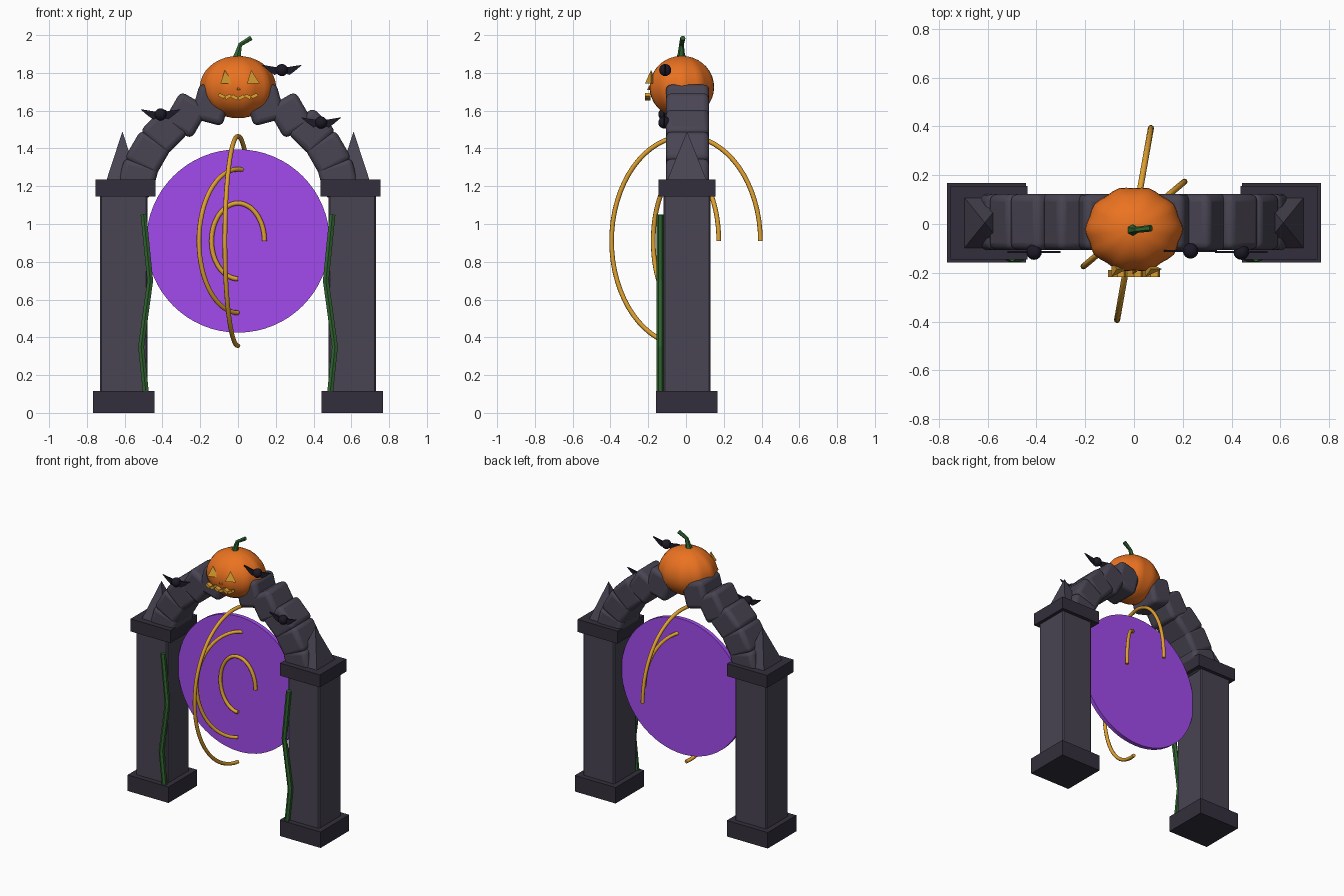
import bpy, bmesh, math
from mathutils import Matrix, Vector

if "Cube" in bpy.data.objects:
    bpy.data.objects.remove(bpy.data.objects["Cube"])


def mat(name, r, g, b):
    m = bpy.data.materials.new(name)
    m.diffuse_color = (r, g, b, 1)
    m.use_nodes = True
    m.node_tree.nodes["Principled BSDF"].inputs["Base Color"].default_value = m.diffuse_color
    return m


STONE = mat("stone", .065, .058, .085)
TRIM = mat("dark_stone", .033, .028, .045)
PURPLE = mat("purple", .36, .07, .85)
GOLD = mat("gold", .75, .36, .03)
ORANGE = mat("orange", .83, .17, .015)
GREEN = mat("green", .03, .13, .03)
BLACK = mat("black", .012, .01, .02)


def finish(name, bm, m, loc=(0, 0, 0), rot=(0, 0, 0), smooth=None, bevel=0, segs=2):
    bmesh.ops.recalc_face_normals(bm, faces=bm.faces)
    me = bpy.data.meshes.new(name)
    bm.to_mesh(me)
    bm.free()
    ob = bpy.data.objects.new(name, me)
    bpy.context.collection.objects.link(ob)
    ob.location, ob.rotation_euler = loc, rot
    me.materials.append(m)
    if bevel:
        b = ob.modifiers.new("bevel", 'BEVEL')
        b.width, b.segments = bevel, segs
    if smooth:
        bpy.ops.object.select_all(action='DESELECT')
        ob.select_set(True)
        bpy.context.view_layer.objects.active = ob
        bpy.ops.object.shade_smooth_by_angle(angle=math.radians(smooth))
    return ob


def box(name, size, loc, m, **kw):
    bm = bmesh.new()
    bmesh.ops.create_cube(bm, size=1, matrix=Matrix.Diagonal((*size, 1)))
    return finish(name, bm, m, loc, **kw)


def cone(name, sides, r1, r2, depth, loc, m, scale=(1, 1, 1), turn=0, **kw):
    bm = bmesh.new()
    bmesh.ops.create_cone(bm, cap_ends=True, segments=sides, radius1=r1, radius2=r2, depth=depth,
                          matrix=Matrix.Diagonal((*scale, 1)) @ Matrix.Rotation(turn, 4, 'Z'))
    return finish(name, bm, m, loc, **kw)


def tube(name, pts, radius, m, radii=None, res=2):
    c = bpy.data.curves.new(name, 'CURVE')
    c.dimensions = '3D'
    c.bevel_depth, c.bevel_resolution, c.use_fill_caps = radius, res, True
    s = c.splines.new('POLY')
    s.points.add(len(pts) - 1)
    for i, p in enumerate(pts):
        s.points[i].co = (*p, 1)
        s.points[i].radius = radii[i] if radii else 1
    s.use_smooth = res > 1
    ob = bpy.data.objects.new(name, c)
    bpy.context.collection.objects.link(ob)
    c.materials.append(m)


# pillars, arch stones, spikes and vines on both sides
for s, side in ((-1, "left"), (1, "right")):
    box(f"{side}_base", (.325, .325, .115), (s * .605, .005, .0575), TRIM)
    box(f"{side}_pillar", (.25, .25, 1.07), (s * .605, .005, .63), STONE, bevel=.008, segs=1)
    box(f"{side}_capital", (.317, .3, .09), (s * .595, .005, 1.191), TRIM)
    for i in range(5):
        a = math.radians(15 + 15 * i)
        box(f"{side}_arch_stone_{i + 1}", (.175, .23, .19),
            (s * .55 * math.cos(a), .008, 1.1 + .55 * math.sin(a)), STONE,
            rot=(0, s * (a - math.pi / 2) * -1 if i < 3 else s * (math.pi / 2 - a) * -1, 0),
            bevel=.03, segs=3, smooth=40)
    r = math.sqrt(2)
    cone(f"{side}_spike", 4, r, 0, .26, (s * .612, .005, 1.36), STONE,
         scale=(.085, .105, 1), turn=math.pi / 4)
    tube(f"{side}_vine", [(s * x, -.137, z) for x, z in
         ((.488, .11), (.513, .35), (.465, .70), (.5, 1.05))], .018, GREEN, res=1)

# portal disc
cone("portal_disc", 64, .485, .485, .03, (0, .025, .91), PURPLE,
     rot=(math.pi / 2, 0, 0), smooth=40)

# three open energy rings, each turned 40 degrees from the last
for i, (h, v) in enumerate(((.14, .2), (.27, .38), (.4, .555))):
    t = math.radians(40 * i)
    pts = []
    for k in range(49):
        a = math.radians(-90 - 270 * k / 48)
        pts.append((h * math.cos(a) * math.cos(t), h * math.cos(a) * math.sin(t),
                    .91 + v * math.sin(a)))
    tube(f"energy_ring_{i + 1}", pts, .0125, GOLD)

# ribbed pumpkin
bm = bmesh.new()
bmesh.ops.create_uvsphere(bm, u_segments=40, v_segments=18, radius=1)
for v in bm.verts:
    k = 1 + .025 * math.cos(10 * math.atan2(v.co.y, v.co.x)) * math.hypot(v.co.x, v.co.y)
    v.co = Vector((v.co.x * k * .197, v.co.y * k * .173, v.co.z * .165))
finish("pumpkin", bm, ORANGE, (0, -.022, 1.725), smooth=60)
tube("pumpkin_stem", [(-.008, -.025, 1.87), (0, -.025, 1.905), (.012, -.024, 1.95), (.07, -.017, 1.985)],
     .014, GREEN, radii=(2, 1.3, .9, 1), res=1)

# carved face
for s, side in ((-1, "left"), (1, "right")):
    cone(f"{side}_eye", 3, .045, 0, .07, (s * .07, -.185, 1.78), GOLD, scale=(1, .8, 1), turn=-math.pi / 2)
cone("nose", 3, .014, 0, .022, (0, -.195, 1.72), ORANGE, turn=-math.pi / 2)
for i in range(6):
    up = i % 2 == 0
    x = -.0875 + .035 * i
    box(f"mouth_piece_{i + 1}", (.034, .03, .018), (x, -.203, 1.668 + .12 * abs(x)), GOLD,
        rot=(0, math.radians(28 if up else -28), 0))

# bats: round body with thin wings
for i, (x, y, z) in enumerate(((-.41, -.115, 1.58), (.44, -.115, 1.537), (.232, -.11, 1.815))):
    bm = bmesh.new()
    bmesh.ops.create_uvsphere(bm, u_segments=16, v_segments=10, radius=.032)
    finish(f"bat_body_{i + 1}", bm, BLACK, (x, y, z), smooth=60)
    for s, side in ((-1, "left"), (1, "right")):
        bm = bmesh.new()
        f = bm.faces.new([bm.verts.new((s * px, -.004, pz)) for px, pz in
                          ((.01, .012), (.108, .028), (.065, -.008), (.04, -.026), (.01, -.015))])
        g = bmesh.ops.extrude_face_region(bm, geom=[f])["geom"]
        bmesh.ops.translate(bm, vec=(0, .008, 0), verts=[e for e in g if isinstance(e, bmesh.types.BMVert)])
        finish(f"bat_{side}_wing_{i + 1}", bm, BLACK, (x, y, z))
